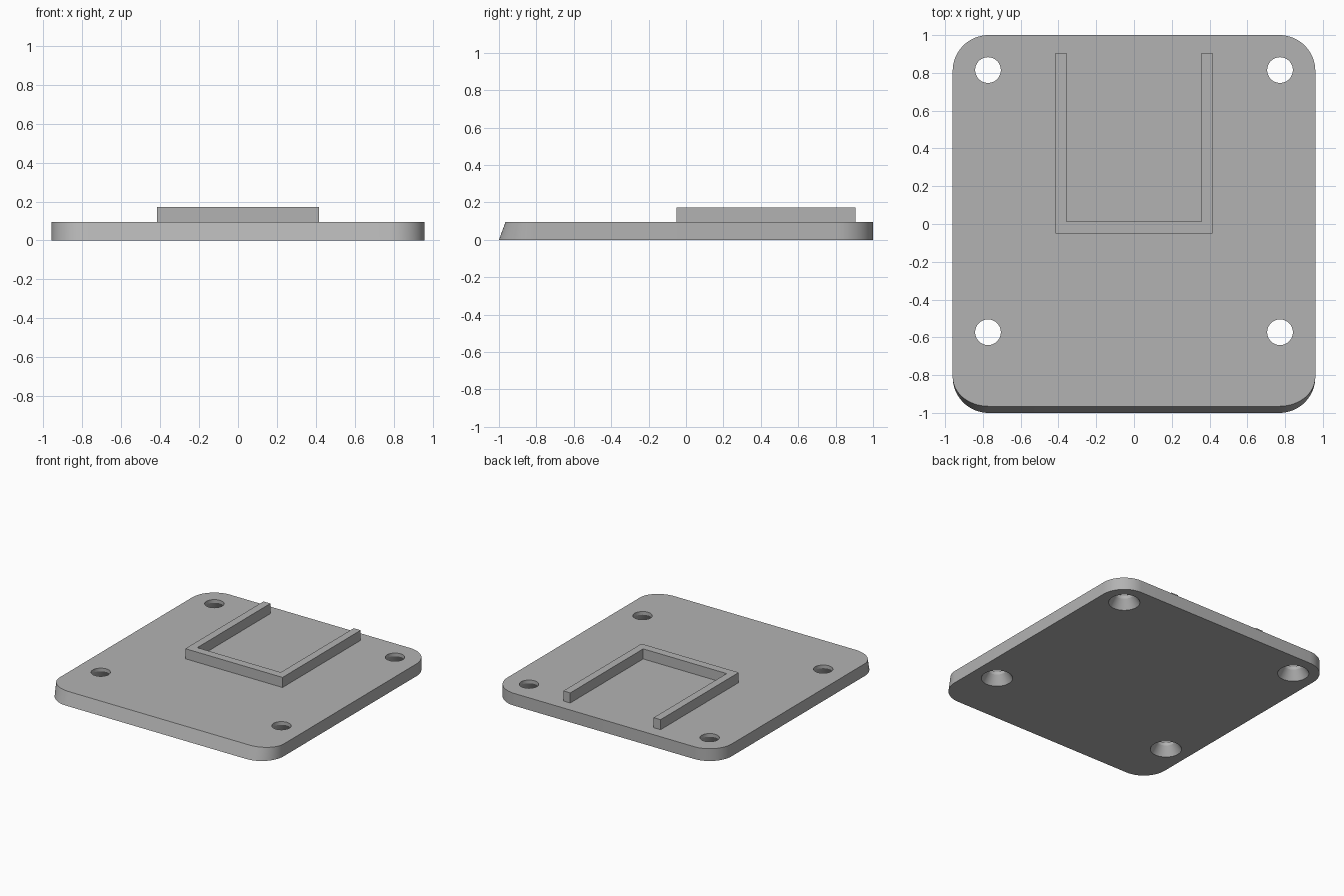
import bpy, bmesh, math

if "Cube" in bpy.data.objects:
    bpy.data.objects.remove(bpy.data.objects["Cube"])

PLATE_H, FRAME_H = 0.095, 0.173
HX, R = 0.96, 0.19

grey = bpy.data.materials.new("grey")
grey.diffuse_color = (0.45, 0.45, 0.45, 1)
grey.use_nodes = True
grey.node_tree.nodes["Principled BSDF"].inputs["Base Color"].default_value = grey.diffuse_color


def loft(name, rings):
    """Closed solid through rings of equal point count."""
    bm = bmesh.new()
    loops = [[bm.verts.new(p) for p in ring] for ring in rings]
    n = len(loops[0])
    for a, b in zip(loops, loops[1:]):
        for i in range(n):
            j = (i + 1) % n
            bm.faces.new((a[i], a[j], b[j], b[i]))
    bm.faces.new(loops[0][::-1])
    bm.faces.new(loops[-1])
    bmesh.ops.recalc_face_normals(bm, faces=bm.faces)
    mesh = bpy.data.meshes.new(name)
    bm.to_mesh(mesh)
    bm.free()
    ob = bpy.data.objects.new(name, mesh)
    bpy.context.collection.objects.link(ob)
    mesh.materials.append(grey)
    return ob


def smooth(ob):
    bpy.ops.object.select_all(action='DESELECT')
    ob.select_set(True)
    bpy.context.view_layer.objects.active = ob
    bpy.ops.object.shade_smooth_by_angle(angle=math.radians(30))


def circle(x, y, r, z, n=48):
    return [(x + r * math.cos(2 * math.pi * i / n),
             y + r * math.sin(2 * math.pi * i / n), z) for i in range(n)]


def plate_outline(z, front_y):
    """Rounded rectangle; the front corners squash towards front_y."""
    pts = []
    for k, (sx, sy) in enumerate([(1, 1), (-1, 1), (-1, -1), (1, -1)]):
        ry = R if sy > 0 else -(front_y + 1 - R)
        for i in range(17):
            a = math.pi / 2 * (k + i / 16)
            pts.append((sx * (HX - R) + R * math.cos(a),
                        sy * (1 - R) + ry * math.sin(a), z))
    return pts


# Base plate with sloping front edge
plate = loft("base_plate", [plate_outline(0, -1), plate_outline(PLATE_H, -0.965)])

# Screw holes, countersunk from below
for x in (-0.773, 0.773):
    for y in (-0.573, 0.815):
        cutter = loft("hole_cutter", [circle(x, y, r, z) for r, z in
                      ((0.116, -0.01), (0.068, 0.07), (0.068, PLATE_H + 0.05))])
        cutter.hide_render = True
        cutter.hide_viewport = True
        mod = plate.modifiers.new("hole", 'BOOLEAN')
        mod.operation, mod.solver, mod.object = 'DIFFERENCE', 'EXACT', cutter

# Bake the holes, drop the cutters
dg = bpy.context.evaluated_depsgraph_get()
baked = bpy.data.meshes.new_from_object(plate.evaluated_get(dg))
plate.modifiers.clear()
plate.data = baked
for ob in [o for o in bpy.data.objects if o.name.startswith("hole_cutter")]:
    bpy.data.objects.remove(ob)
smooth(plate)

# Raised U-shaped frame, open at the back
o, i, back, front, inner = 0.416, 0.357, 0.905, -0.05, 0.013
u = [(-o, back), (-o, front), (o, front), (o, back),
     (i, back), (i, inner), (-i, inner), (-i, back)]
loft("raised_frame", [[(x, y, z) for x, y in u] for z in (PLATE_H, FRAME_H)])
